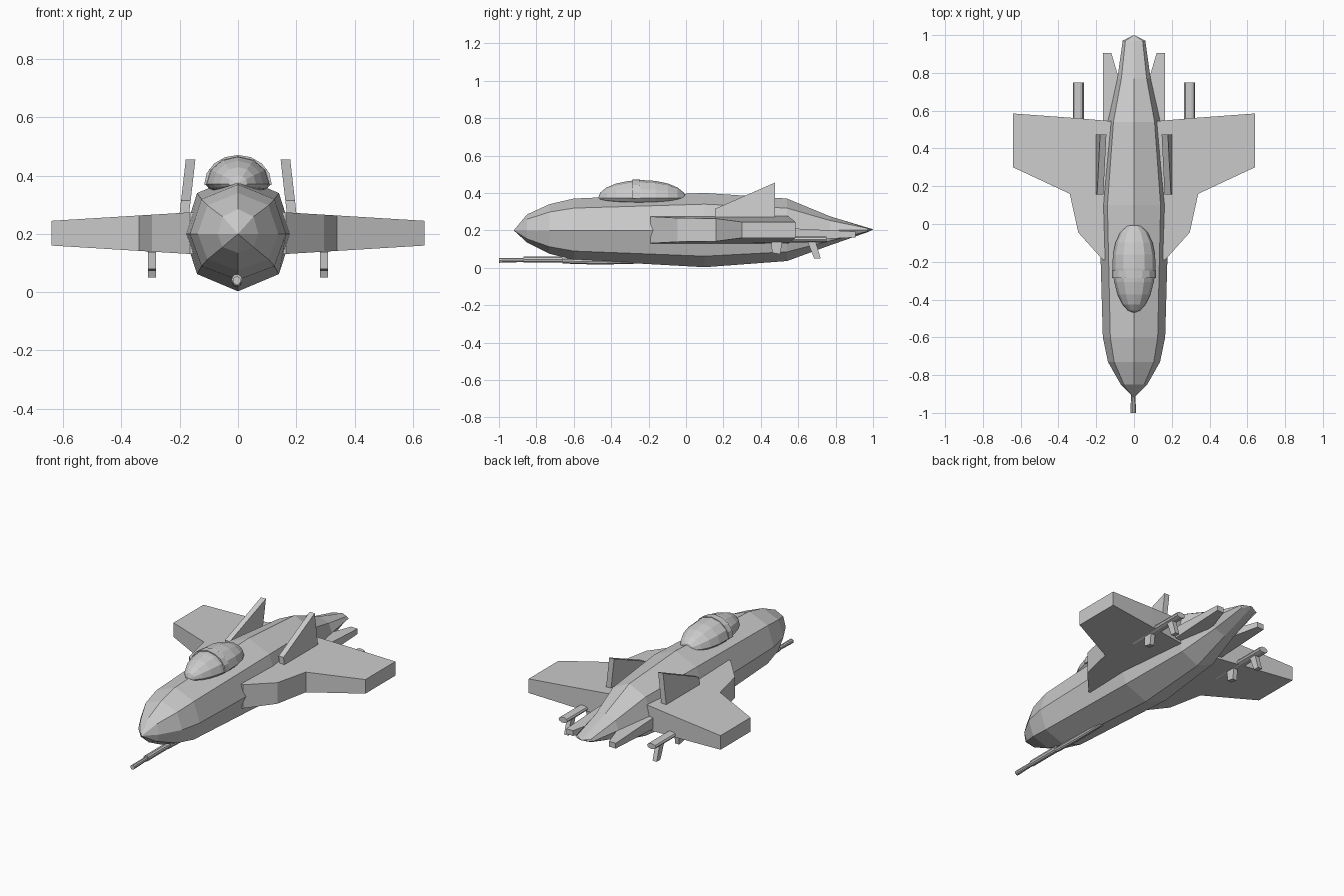
import bpy, bmesh, math
from mathutils import Matrix, Vector

if "Cube" in bpy.data.objects:
    bpy.data.objects.remove(bpy.data.objects["Cube"])


def finish(name, bm):
    bmesh.ops.recalc_face_normals(bm, faces=bm.faces)
    me = bpy.data.meshes.new(name)
    bm.to_mesh(me)
    bm.free()
    ob = bpy.data.objects.new(name, me)
    bpy.context.collection.objects.link(ob)
    return ob


def loft(name, rings, mirror=False):
    """Skin a list of equal-length point rings and cap both ends."""
    bm = bmesh.new()
    for sx in ((1, -1) if mirror else (1,)):
        rows = [[bm.verts.new((sx * p[0], p[1], p[2])) for p in r] for r in rings]
        n = len(rows[0])
        for a, b in zip(rows, rows[1:]):
            for i in range(n):
                j = (i + 1) % n
                bm.faces.new((a[i], a[j], b[j], b[i]))
        bm.faces.new(rows[0][::-1])
        bm.faces.new(rows[-1])
    bmesh.ops.remove_doubles(bm, verts=bm.verts, dist=0.0005)
    return finish(name, bm)


def tube(name, stations, x, sides=10, flat=1.0, mirror=False):
    """Round tube along y from (y, z, radius) stations."""
    rings = []
    for y, z, r in stations:
        rings.append([(x + r * math.cos(2 * math.pi * i / sides), y,
                       z + flat * r * math.sin(2 * math.pi * i / sides))
                      for i in range(sides)])
    return loft(name, rings, mirror)


# Fuselage: octagonal sections (y, half width, top z, bottom z)
body = [(-0.92, 0.001, 0.201, 0.199), (-0.85, 0.07, 0.285, 0.135),
        (-0.73, 0.138, 0.34, 0.075), (-0.60, 0.165, 0.37, 0.042),
        (0.10, 0.185, 0.40, 0.003), (0.54, 0.143, 0.37, 0.036),
        (0.77, 0.088, 0.275, 0.12), (0.97, 0.06, 0.215, 0.19),
        (1.0, 0.001, 0.206, 0.204)]


def octagon(y, w, t, b):
    m = min(0.2, t) if y < 0.9 else (t + b) / 2
    u, d = m + 0.7 * (t - m), m - 0.7 * (m - b)
    k = 0.76 * w
    return [(0, y, t), (k, y, u), (w, y, m), (k, y, d),
            (0, y, b), (-k, y, d), (-w, y, m), (-k, y, u)]


loft("fuselage", [octagon(*s) for s in body])

# Canopy: low-poly dome, narrower toward the nose
bm = bmesh.new()
bmesh.ops.create_uvsphere(
    bm, u_segments=12, v_segments=10, radius=1,
    matrix=Matrix.Rotation(math.pi / 2, 4, 'X'))
for v in bm.verts:
    taper = 1 + 0.10 * v.co.y
    v.co = Vector((0.114 * taper * v.co.x, -0.235 + 0.235 * v.co.y,
                   0.372 + (0.097 if v.co.z > 0 else 0.035) * v.co.z))
finish("canopy", bm)

# Canopy frame: thin arch over the dome
arch = []
for y in (-0.285, -0.245):
    arch.append([(0.116 * math.cos(a), y, 0.37 + 0.101 * math.sin(a))
                 for a in [math.pi * i / 8 for i in range(9)]])
loft("canopy_frame", arch)

# Wings: swept slab that thins toward the tip
outline = [(0.10, -0.19), (0.165, -0.19), (0.295, -0.045), (0.34, 0.16),
           (0.64, 0.30), (0.64, 0.585), (0.34, 0.563), (0.10, 0.543)]


def wing_z(x, side):
    f = (x - 0.18) / 0.46
    return 0.273 - 0.028 * f if side else 0.132 + 0.028 * f


loft("wings", [[(x, y, wing_z(x, s)) for x, y in outline] for s in (0, 1)], True)

# Upright fins, leaning slightly inward
fin = [(0.155, 0.24), (0.155, 0.315), (0.475, 0.455), (0.475, 0.22)]
loft("upright_fins",
     [[(x - 0.115 * (z - 0.275), y, z) for y, z in fin] for x in (0.167, 0.200)], True)

# Tail plates either side of the tail
plate = [(0.08, 0.52), (0.165, 0.52), (0.165, 0.905), (0.12, 0.905), (0.08, 0.77)]
loft("tail_plates",
     [[(x, y, 0.178 + s * (0.035 - 0.05 * (y - 0.52))) for x, y in plate]
      for s in (-1, 1)], True)

# Underwing pods with two struts each
tube("wing_pods", [(0.36, 0.152, 0.029), (0.75, 0.152, 0.029)], 0.295, 10, 0.58, True)
struts = {"front_struts": [(0.455, 0.15), (0.515, 0.15), (0.505, 0.072), (0.46, 0.08)],
          "rear_struts": [(0.645, 0.15), (0.69, 0.15), (0.72, 0.05), (0.685, 0.05)]}
for name, prof in struts.items():
    loft(name, [[(x, y, z) for y, z in prof] for x in (0.281, 0.309)], True)

# Nose gun: stepped barrel under the fuselage
tube("nose_gun", [(-1.0, 0.04, 0.014), (-0.87, 0.042, 0.012), (-0.87, 0.044, 0.018),
                  (-0.66, 0.044, 0.018), (-0.66, 0.036, 0.014),
                  (-0.50, 0.033, 0.016), (-0.28, 0.034, 0.015)], -0.004)
